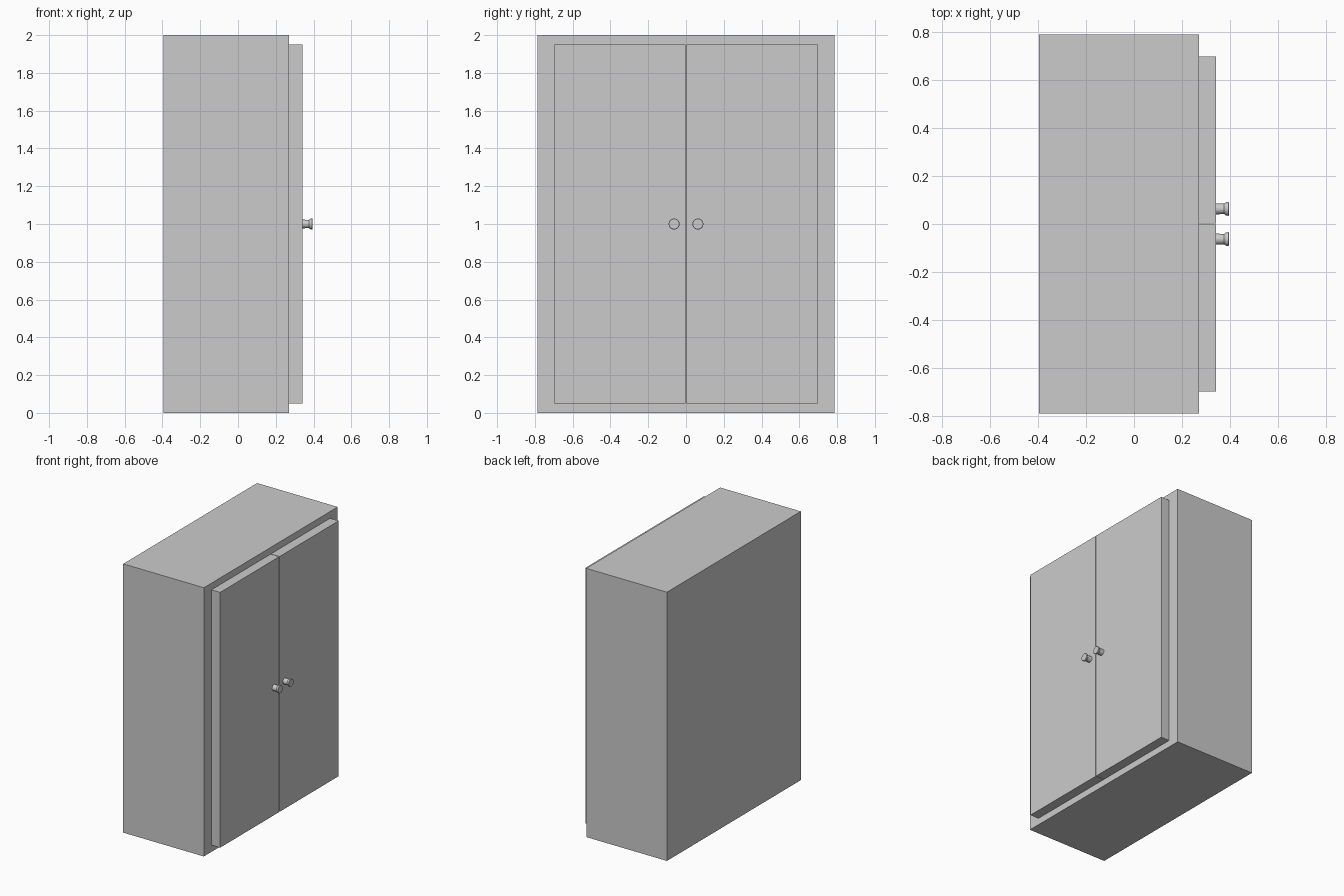
import bpy, bmesh, math
from mathutils import Matrix

if "Cube" in bpy.data.objects:
    bpy.data.objects.remove(bpy.data.objects["Cube"])


def box(name, x, y, z):
    """Box from (min, max) ranges on each axis."""
    bm = bmesh.new()
    bmesh.ops.create_cube(bm, size=1)
    for v in bm.verts:
        v.co = [lo + (c + 0.5) * (hi - lo) for c, (lo, hi) in zip(v.co, (x, y, z))]
    return finish(name, bm)


def finish(name, bm):
    me = bpy.data.meshes.new(name)
    bm.to_mesh(me)
    bm.free()
    ob = bpy.data.objects.new(name, me)
    bpy.context.collection.objects.link(ob)
    return ob


def knob(name, y, z, profile, sides=32):
    """Turned knob: (x, radius) profile spun around the x axis."""
    bm = bmesh.new()
    rings = []
    for x, r in profile:
        rings.append([bm.verts.new((x, y + r * math.cos(a), z + r * math.sin(a)))
                      for a in (2 * math.pi * i / sides for i in range(sides))])
    for a, b in zip(rings, rings[1:]):
        for i in range(sides):
            j = (i + 1) % sides
            bm.faces.new((a[i], a[j], b[j], b[i]))
    bm.faces.new(rings[0])
    bm.faces.new(rings[-1])
    bmesh.ops.recalc_face_normals(bm, faces=bm.faces)
    ob = finish(name, bm)
    bpy.ops.object.select_all(action='DESELECT')
    ob.select_set(True)
    bpy.context.view_layer.objects.active = ob
    bpy.ops.object.shade_smooth_by_angle(angle=math.radians(30))
    return ob


# Cabinet body
box("cabinet_body", (-0.394, 0.27), (-0.787, 0.787), (0, 2))

# Paired doors and turned knobs on the +x face
KNOB = [(0.335, 0.023), (0.375, 0.022), (0.383, 0.028), (0.392, 0.029), (0.394, 0.027)]
for side, s in (("left", -1), ("right", 1)):
    box(side + "_door", (0.27, 0.341), sorted((s * 0.002, s * 0.697)), (0.05, 1.95))
    knob(side + "_knob", s * 0.063, 1.0, KNOB)
